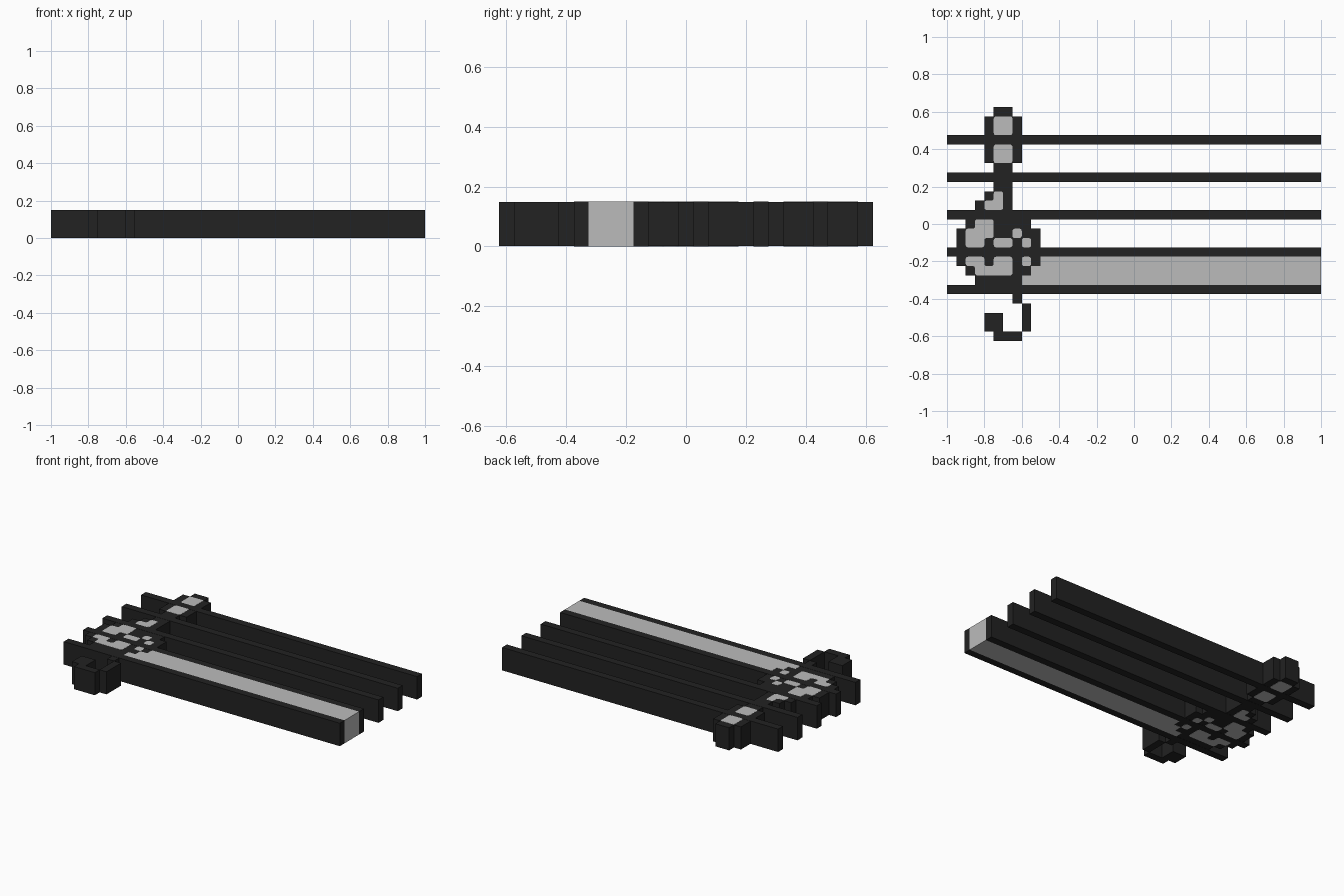
import bpy
import bmesh

if "Cube" in bpy.data.objects:
    bpy.data.objects.remove(bpy.data.objects["Cube"], do_unlink=True)

CELL = 0.05          # side of one pixel block
HEIGHT = 0.15        # thickness of the whole sign
LIP = 0.001          # how far the inlays stand proud of the dark body
LINE_ROWS = (3, 7, 11, 15, 19)

# Clef pattern, one character per block: # dark, o grey inlay
CLEF = [
    ".....##...",
    "....#oo#..",
    "....#oo#..",
    "..........",
    "....#oo#..",
    "....#oo#..",
    ".....##...",
    "..........",
    ".....##...",
    "....#o#...",
    "...#oo#...",
    "..........",
    "..#oo####.",
    ".#ooo##o##",
    ".#oo#oo#o#",
    "..........",
    ".#oo#oo#o#",
    "..#oooo##.",
    "...#####..",
    "..........",
    ".......#..",
    "........#.",
    "....##..#.",
    "....##..#.",
    ".....###..",
]


def material(name, value):
    mat = bpy.data.materials.new(name)
    mat.use_nodes = True
    color = (value, value, value, 1)
    mat.diffuse_color = color
    mat.node_tree.nodes["Principled BSDF"].inputs["Base Color"].default_value = color
    return mat


DARK = material("charcoal", 0.016)
GREY = material("light grey", 0.50)


def block_prism(name, rects, z0, z1, mat, rounding=0.0):
    """Extrude a union of (column, row, width) block runs from z0 to z1."""
    bm = bmesh.new()
    for col, row, width in rects:
        x0, x1 = -1 + col * CELL, -1 + (col + width) * CELL
        y1 = 0.625 - row * CELL
        y0 = y1 - CELL
        bm.faces.new([bm.verts.new((x, y, z0)) for x, y in
                      ((x0, y0), (x1, y0), (x1, y1), (x0, y1))])
    bmesh.ops.remove_doubles(bm, verts=bm.verts[:], dist=0.0005)
    if rounding:
        bmesh.ops.dissolve_limit(bm, angle_limit=0.02, verts=bm.verts[:], edges=bm.edges[:])
        bmesh.ops.bevel(bm, geom=bm.verts[:], offset=rounding, segments=3,
                        profile=0.5, affect='VERTICES')
    new = bmesh.ops.extrude_face_region(bm, geom=bm.faces[:])["geom"]
    bmesh.ops.translate(bm, vec=(0, 0, z1 - z0),
                        verts=[g for g in new if isinstance(g, bmesh.types.BMVert)])
    bmesh.ops.recalc_face_normals(bm, faces=bm.faces[:])
    mesh = bpy.data.meshes.new(name)
    bm.to_mesh(mesh)
    bm.free()
    mesh.materials.append(mat)
    obj = bpy.data.objects.new(name, mesh)
    bpy.context.collection.objects.link(obj)
    return obj


def connected_patches(cells):
    """Split a set of blocks into groups that share sides."""
    cells = set(cells)
    while cells:
        stack, patch = [cells.pop()], []
        while stack:
            c, r = stack.pop()
            patch.append((c, r))
            for n in ((c + 1, r), (c - 1, r), (c, r + 1), (c, r - 1)):
                if n in cells:
                    cells.remove(n)
                    stack.append(n)
        yield patch


# Five long staff lines
for i, row in enumerate(LINE_ROWS):
    block_prism(f"staff_line_{i + 1}", [(0, row, 40)], 0, HEIGHT, DARK)

# Clef body, dark beneath its inlays
blocks = [(c, r, ch) for r, line in enumerate(CLEF) for c, ch in enumerate(line) if ch != "."]
block_prism("clef_body", [(c, r, 1) for c, r, _ in blocks], LIP, HEIGHT - LIP, DARK)

# Grey inlays with softened corners, on the top and the underside
inlays = sorted(connected_patches((c, r) for c, r, ch in blocks if ch == "o"))
for i, patch in enumerate(inlays):
    rects = [(c, r, 1) for c, r in sorted(patch)]
    block_prism(f"clef_inlay_top_{i + 1}", rects, HEIGHT - 2 * LIP, HEIGHT, GREY, 0.012)
    block_prism(f"clef_inlay_bottom_{i + 1}", rects, 0, 2 * LIP, GREY, 0.012)

# Grey bar filling the lowest staff space, stepped against the clef
block_prism("staff_fill", [(c, r, 1) for r, start in ((16, 10), (17, 9), (18, 8))
                           for c in range(start, 40)], 0, HEIGHT, GREY)
